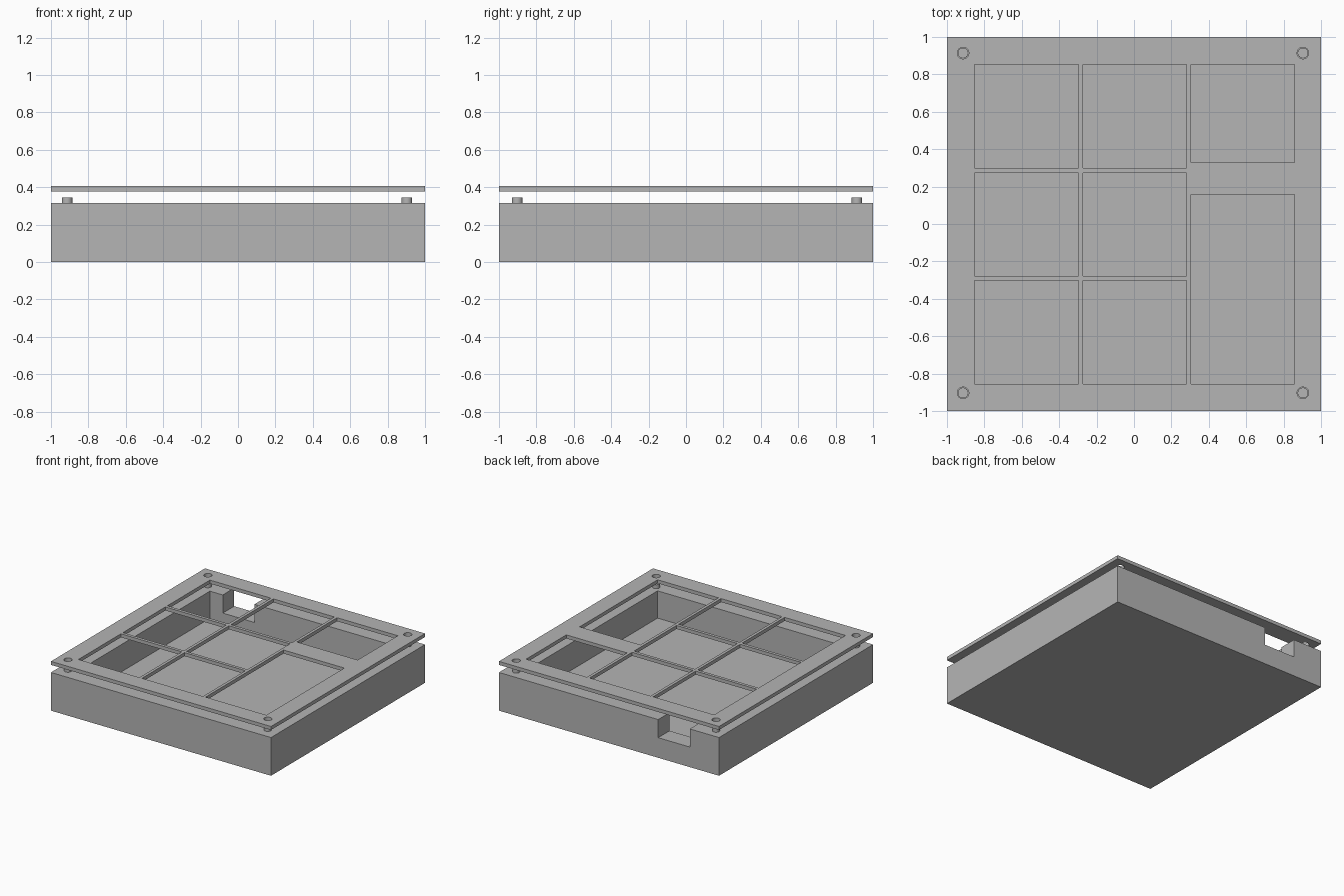
import bpy

default = bpy.data.objects.get("Cube")
if default:
    bpy.data.objects.remove(default, do_unlink=True)

# Single grey plastic
grey = bpy.data.materials.new("grey_plastic")
grey.use_nodes = True
colour = (0.46, 0.46, 0.46, 1)
grey.diffuse_color = colour
grey.node_tree.nodes["Principled BSDF"].inputs["Base Color"].default_value = colour


def box(name, x, y, z):
    """Box from (min, max) ranges on each axis."""
    centre = [(a + b) / 2 for a, b in (x, y, z)]
    bpy.ops.mesh.primitive_cube_add(size=1, location=centre)
    obj = bpy.context.object
    obj.name = name
    obj.scale = [b - a for a, b in (x, y, z)]
    bpy.ops.object.transform_apply(location=True, rotation=False, scale=True)
    obj.data.materials.append(grey)
    return obj


def cylinder(name, x, y, z, radius):
    bpy.ops.mesh.primitive_cylinder_add(
        vertices=32, radius=radius, depth=z[1] - z[0],
        location=(x, y, (z[0] + z[1]) / 2))
    obj = bpy.context.object
    obj.name = name
    obj.data.materials.append(grey)
    bpy.ops.object.shade_smooth_by_angle()
    return obj


def cut(target, cutter):
    """Subtract the cutter and discard it."""
    bpy.context.view_layer.objects.active = target
    mod = target.modifiers.new("cut", "BOOLEAN")
    mod.operation = "DIFFERENCE"
    mod.solver = "EXACT"
    mod.object = cutter
    bpy.ops.object.modifier_apply(modifier=mod.name)
    bpy.data.objects.remove(cutter, do_unlink=True)


FULL = (-1, 1)
INNER = (-0.852, 0.857)
BASE_TOP = 0.314
LID = (0.376, 0.405)
THROUGH = (0.3, 0.5)

# Open tray with a cable notch through the back wall
tray = box("tray", FULL, FULL, (0, BASE_TOP))
cut(tray, box("cavity", INNER, (-0.855, 0.852), (0.09, 0.5)))
cut(tray, box("notch", (-0.735, -0.447), (0.8, 1.1), (0.165, 0.5)))

# Lid plate floating above, with key openings
lid = box("lid", FULL, FULL, LID)
columns = [(-0.852, -0.298), (-0.274, 0.28)]
rows = [(0.3, 0.852), (-0.277, 0.274), (-0.855, -0.303)]
openings = [(c, r) for c in columns for r in rows]
wide = (0.304, 0.857)
openings += [(wide, (0.33, 0.852)), (wide, (-0.855, 0.157))]
for x, y in openings:
    cut(lid, box("opening", x, y, THROUGH))

# Corner pins and their matching lid holes
for side, x in (("right", -0.914), ("left", 0.903)):
    for end, y in (("front", -0.903), ("back", 0.914)):
        cylinder(f"{end}_{side}_pin", x, y, (BASE_TOP - 0.01, 0.346), 0.028)
        cut(lid, cylinder("hole", x, y, THROUGH, 0.031))
